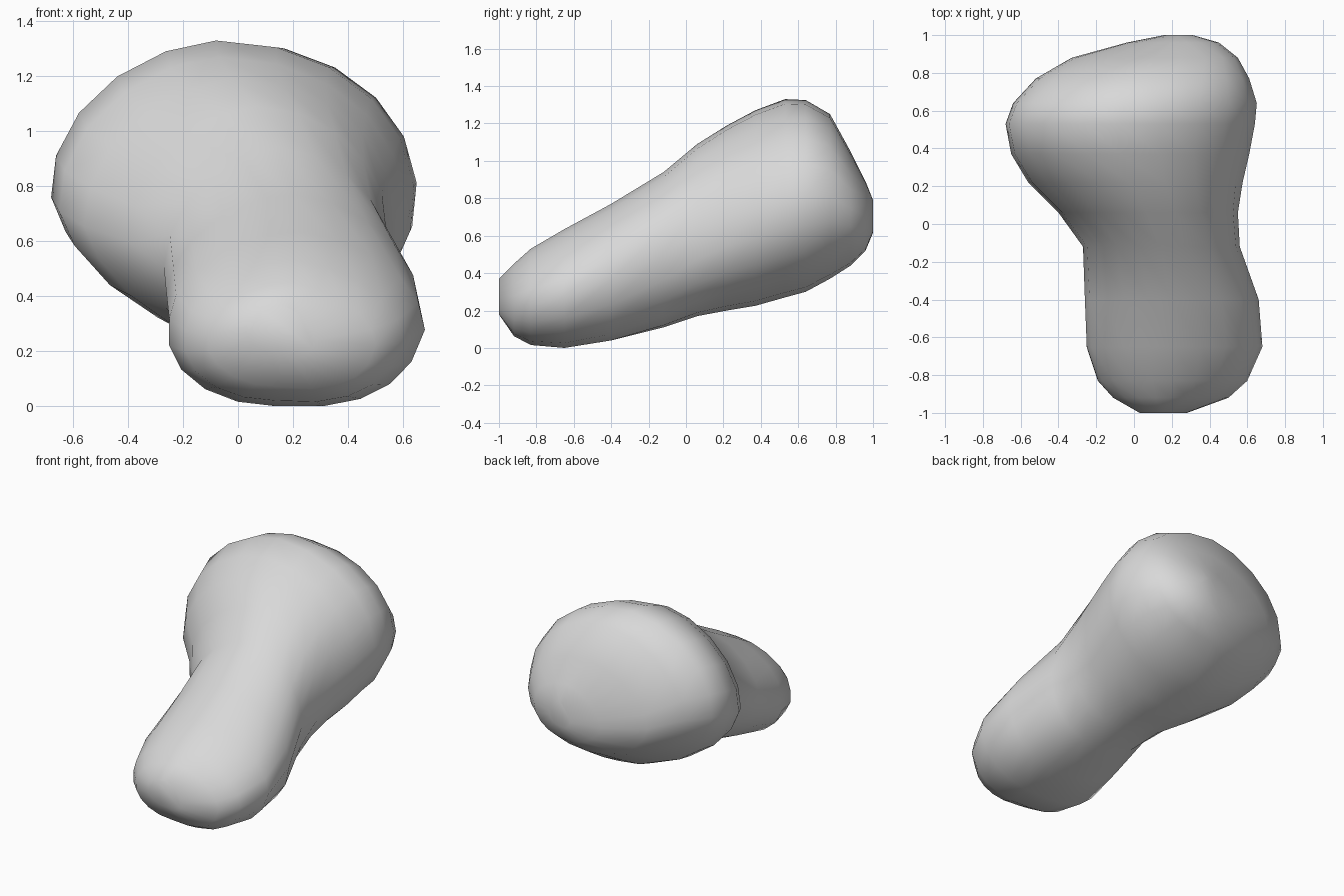
import bpy, bmesh
from math import sin, cos, pi

cube = bpy.data.objects.get("Cube")
if cube:
    bpy.data.objects.remove(cube, do_unlink=True)

grey = bpy.data.materials.new("plain grey")
grey.use_nodes = True
colour = (0.69, 0.69, 0.69, 1)
grey.diffuse_color = colour
grey.node_tree.nodes["Principled BSDF"].inputs["Base Color"].default_value = colour

SIDES = 20
# Cross-sections: y, x min, x max, z min, z max, lean of the top and bottom in x
SECTIONS = [
    (-1.0, 0.03, 0.28, 0.19, 0.37, 0, 0),
    (-0.92, -0.11, 0.5, 0.07, 0.45, 0, -0.04),
    (-0.83, -0.19, 0.6, 0.02, 0.53, 0, -0.07),
    (-0.65, -0.25, 0.68, 0.0, 0.635, 0, -0.08),
    (-0.4, -0.26, 0.66, 0.04, 0.77, 0, -0.03),
    (-0.12, -0.27, 0.56, 0.11, 0.94, 0, 0.02),
    (0.06, -0.4, 0.55, 0.17, 1.09, -0.01, 0.06),
    (0.22, -0.56, 0.575, 0.2, 1.19, -0.03, 0.08),
    (0.37, -0.65, 0.61, 0.225, 1.27, -0.05, 0.08),
    (0.53, -0.68, 0.64, 0.27, 1.33, -0.06, 0.06),
    (0.64, -0.64, 0.65, 0.3, 1.325, -0.05, 0.05),
    (0.77, -0.52, 0.61, 0.37, 1.25, -0.03, 0.03),
    (0.88, -0.33, 0.55, 0.44, 1.05, 0, 0),
    (0.96, -0.04, 0.45, 0.52, 0.89, 0, 0),
    (1.0, 0.16, 0.31, 0.62, 0.79, 0, 0),
]
# Corner sharpness at the small and large end, keyed by (right half, upper half)
CORNERS = {
    (False, True): (1.1, 1.08),
    (True, True): (1.02, 0.95),
    (False, False): (1.02, 1.2),
    (True, False): (0.84, 1.0),
}
SIDE_DROP = 0.04


def section_point(section, angle):
    """Point on a rounded section whose four corners differ in fullness."""
    y, x0, x1, z0, z1, top_lean, bottom_lean = section
    c, s = cos(angle), sin(angle)
    large = min(1, max(0, (y + 0.4) / 0.6))
    small_power, large_power = CORNERS[c > 0, s > 0]
    power = small_power + (large_power - small_power) * large
    c = (1 if c > 0 else -1) * abs(c) ** power
    s = (1 if s > 0 else -1) * abs(s) ** power
    lean = top_lean if s > 0 else bottom_lean
    sag = SIDE_DROP * abs(c) * (large if c < 0 else 1 - large)
    x = (x0 + x1) / 2 + (x1 - x0) / 2 * c + lean * abs(s)
    z = (z0 + z1) / 2 + (z1 - z0) / 2 * s - sag
    return x, y, max(z, 0)


bm = bmesh.new()
rings = [[bm.verts.new(section_point(section, 2 * pi * i / SIDES))
          for i in range(SIDES)] for section in SECTIONS]

# Skin between the rings, and the two ends
for a, b in zip(rings, rings[1:]):
    for i in range(SIDES):
        j = (i + 1) % SIDES
        bm.faces.new((a[i], a[j], b[j], b[i]))
bm.faces.new(rings[0])
bm.faces.new(rings[-1])
bmesh.ops.recalc_face_normals(bm, faces=bm.faces)
for f in bm.faces:
    f.smooth = True

mesh = bpy.data.meshes.new("lobed_body")
bm.to_mesh(mesh)
bm.free()
mesh.materials.append(grey)
bpy.context.collection.objects.link(bpy.data.objects.new("lobed_body", mesh))
